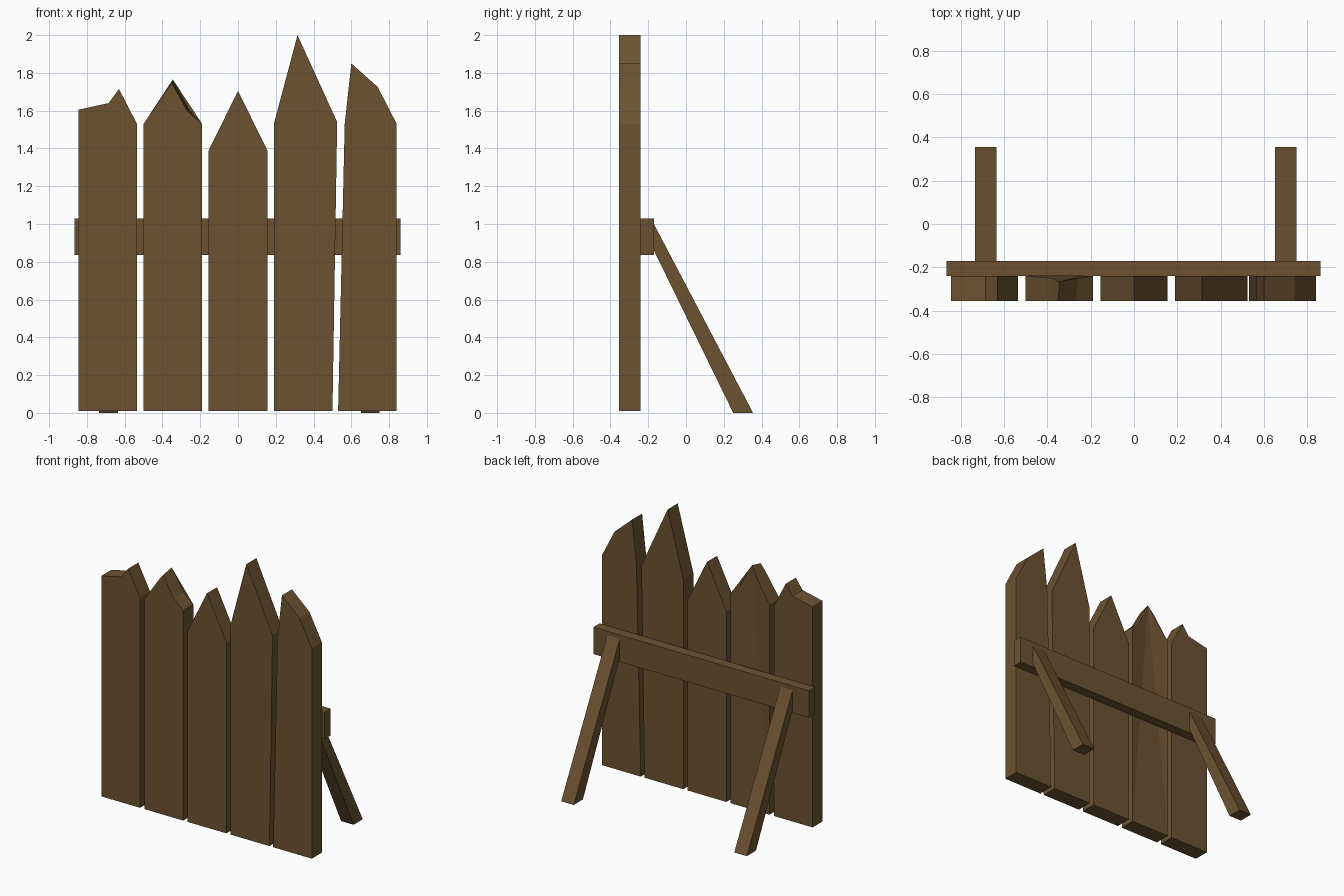
import bpy, bmesh

if "Cube" in bpy.data.objects:
    bpy.data.objects.remove(bpy.data.objects["Cube"])

wood = bpy.data.materials.new("brown wood")
wood.diffuse_color = (0.15, 0.086, 0.031, 1)
wood.use_nodes = True
wood.node_tree.nodes["Principled BSDF"].inputs["Base Color"].default_value = wood.diffuse_color

FRONT, BACK, RAIL_BACK, BASE = -0.355, -0.24, -0.17, 0.01


def finish(name, bm):
    bmesh.ops.recalc_face_normals(bm, faces=bm.faces[:])
    me = bpy.data.meshes.new(name)
    bm.to_mesh(me)
    bm.free()
    me.materials.append(wood)
    ob = bpy.data.objects.new(name, me)
    bpy.context.collection.objects.link(ob)


def loft(name, ring_a, ring_b, fan=None):
    """Join two matching outlines; cap b can be a fan around one corner."""
    bm = bmesh.new()
    a = [bm.verts.new(p) for p in ring_a]
    b = [bm.verts.new(p) for p in ring_b]
    n = len(a)
    bm.faces.new(a)
    for i in range(n):
        j = (i + 1) % n
        bm.faces.new((a[i], a[j], b[j], b[i]))
    if fan is None:
        bm.faces.new(b[::-1])
    else:
        for k in range(1, n - 1):
            bm.faces.new((b[fan], b[(fan + k + 1) % n], b[(fan + k) % n]))
    finish(name, bm)


# Upright planks: outlines in x, z
planks = {
    "plank_1": [(-.845, BASE), (-.535, BASE), (-.535, 1.53), (-.63, 1.715), (-.685, 1.64), (-.845, 1.605)],
    "plank_3": [(-.155, BASE), (.155, BASE), (.155, 1.39), (0, 1.705), (-.155, 1.39)],
    "plank_4": [(.19, BASE), (.50, BASE), (.525, 1.54), (.315, 2.0), (.19, 1.53)],
    "plank_5": [(.53, BASE), (.84, BASE), (.84, 1.53), (.74, 1.725), (.60, 1.85), (.565, 1.53)],
}
for name, pts in planks.items():
    loft(name, [(x, FRONT, z) for x, z in pts], [(x, BACK, z) for x, z in pts])

# Chipped plank: its back is dented at the tip and its top slopes to the front
front = [(-.50, BASE), (-.19, BASE), (-.19, 1.53), (-.27, 1.60), (-.35, 1.745), (-.385, 1.70), (-.50, 1.53)]
back = [(-.50, BASE), (-.19, BASE), (-.19, 1.53), (-.255, 1.60), (-.345, 1.765), (-.385, 1.70), (-.50, 1.53)]
depth = [BACK, BACK, BACK, -.242, -.265, -.25, BACK]
loft("plank_2", [(x, FRONT, z) for x, z in front],
     [(x, y, z) for (x, z), y in zip(back, depth)], fan=4)

# Cross rail
rail = [(BACK, .835), (RAIL_BACK, .835), (RAIL_BACK, 1.03), (BACK, 1.03)]
loft("cross_rail", [(-.865, y, z) for y, z in rail], [(.86, y, z) for y, z in rail])

# Slanted support struts
strut = [(RAIL_BACK, 1.0), (RAIL_BACK, .86), (.25, 0), (.355, 0)]
for name, x0 in (("left_strut", -.735), ("right_strut", .65)):
    loft(name, [(x0, y, z) for y, z in strut], [(x0 + .1, y, z) for y, z in strut])
